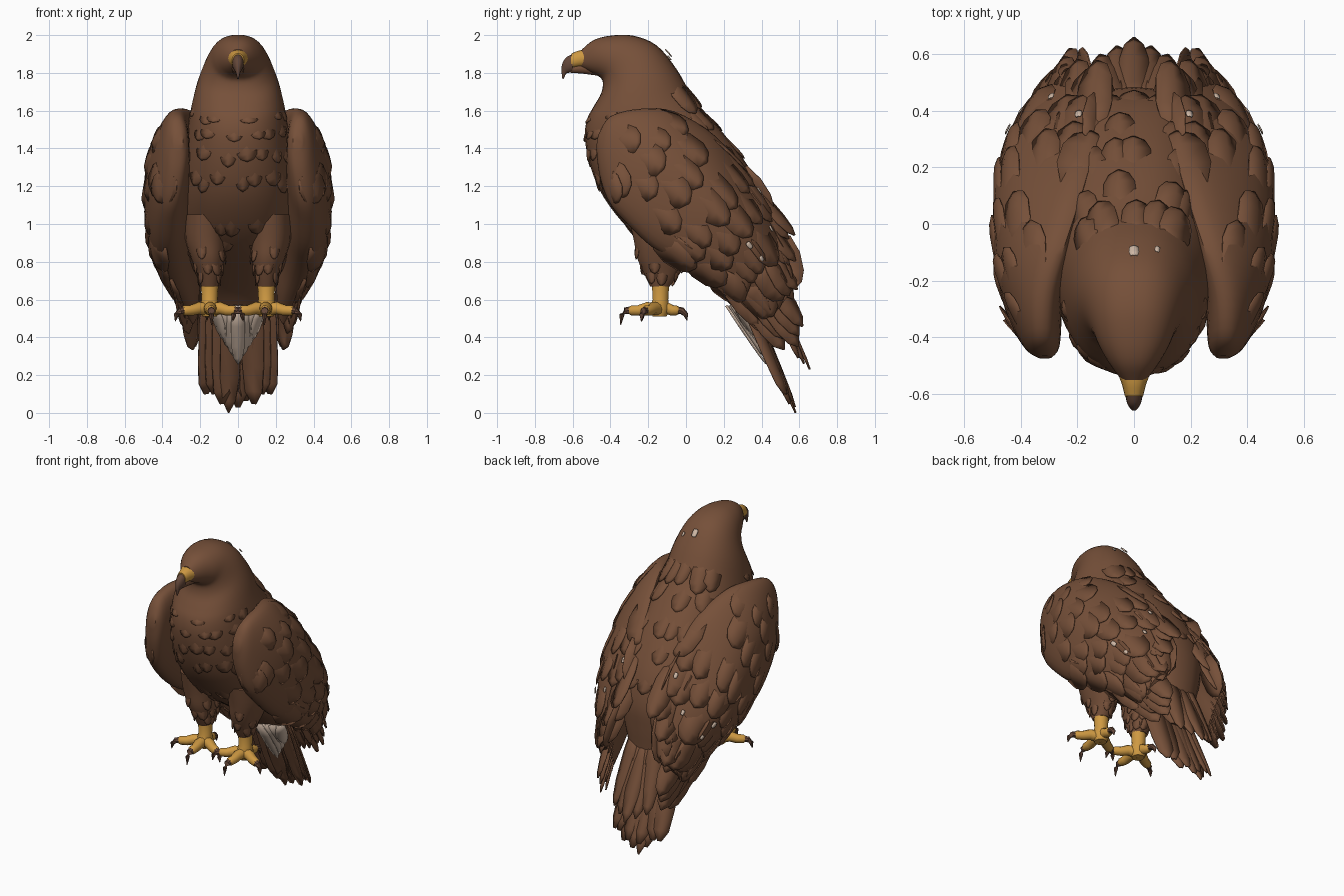
import bpy, bmesh, math, random
from mathutils import Vector as V

if "Cube" in bpy.data.objects:
    bpy.data.objects.remove(bpy.data.objects["Cube"])

random.seed(4)

def material(name, rgb):
    m = bpy.data.materials.new(name)
    m.diffuse_color = (*rgb, 1)
    m.use_nodes = True
    m.node_tree.nodes["Principled BSDF"].inputs["Base Color"].default_value = m.diffuse_color
    return m

BROWN = material("brown plumage", (0.18, 0.08, 0.041))
YELLOW = material("yellow skin", (0.62, 0.32, 0.055))
PALE = material("pale feathers", (0.62, 0.48, 0.38))
DARK = material("dark horn", (0.125, 0.062, 0.04))

def finish(bm, name, mat, mirror=False, thick=0, angle=40):
    bmesh.ops.recalc_face_normals(bm, faces=bm.faces)
    me = bpy.data.meshes.new(name)
    bm.to_mesh(me)
    bm.free()
    ob = bpy.data.objects.new(name, me)
    bpy.context.collection.objects.link(ob)
    me.materials.append(mat)
    bpy.ops.object.select_all(action='DESELECT')
    ob.select_set(True)
    bpy.context.view_layer.objects.active = ob
    bpy.ops.object.shade_smooth_by_angle(angle=math.radians(angle))
    if thick:
        s = ob.modifiers.new("thickness", 'SOLIDIFY')
        s.thickness, s.offset = thick, 0
    if mirror:
        ob.modifiers.new("mirror", 'MIRROR').use_mirror_merge = False
    return ob

# A section is (x centre, half width, front y, front z, back y, back z, inward lean)
def sample(secs, u):
    n = len(secs) - 1
    i = max(0, min(int(u), n - 1))
    t = min(u, n) - i
    p0, p1, p2, p3 = (secs[max(0, min(n, i + k))] for k in (-1, 0, 1, 2))
    return [0.5 * (2*b + (c - a)*t + (2*a - 5*b + 4*c - d)*t*t + (3*b - a - 3*c + d)*t**3)
            for a, b, c, d in zip(p0, p1, p2, p3)]

def point(secs, u, a):
    x, w, fy, fz, by, bz, lean = sample(secs, u)
    c, s = math.cos(a), math.sin(a)
    c = math.copysign(abs(c) ** 0.85, c)
    return V((x + w*c - lean*max(0, s)**2.2, (fy + by)/2 + (by - fy)/2*s, (fz + bz)/2 + (bz - fz)/2*s))

def normal(secs, u, a):
    n = (point(secs, u + .05, a) - point(secs, u - .05, a)).cross(
        point(secs, u, a + .05) - point(secs, u, a - .05)).normalized()
    out = point(secs, u, a) - point(secs, u, a + math.pi)
    return n if n.dot(out) > 0 else -n

def bridge(bm, rings):
    for r, q in zip(rings, rings[1:]):
        for i in range(len(r)):
            j = (i + 1) % len(r)
            bm.faces.new((r[i], r[j], q[j], q[i]))
    bm.faces.new(rings[0])
    bm.faces.new(rings[-1][::-1])

def loft(name, secs, mat, mirror=False, sides=32, sub=4):
    bm = bmesh.new()
    steps = (len(secs) - 1) * sub
    bridge(bm, [[bm.verts.new(point(secs, k / sub, 2*math.pi*i/sides)) for i in range(sides)]
                for k in range(steps + 1)])
    return finish(bm, name, mat, mirror)

def tube(bm, pts, radii, sides=10):
    rings = []
    pts = [V(p) for p in pts]
    for k, (p, r) in enumerate(zip(pts, radii)):
        d = (pts[min(k + 1, len(pts) - 1)] - pts[max(k - 1, 0)]).normalized()
        side = d.cross(V((0, 0, 1)) if abs(d.z) < .9 else V((0, 1, 0))).normalized()
        up = side.cross(d)
        rings.append([bm.verts.new(p + r*(side*math.cos(2*math.pi*i/sides) + up*math.sin(2*math.pi*i/sides)))
                      for i in range(sides)])
    bridge(bm, rings)

def feather(bm, base, tip, width, n, blunt=.06):
    base, tip = V(base), V(tip)
    side = (tip - base).cross(V(n)).normalized()
    n = side.cross(tip - base).normalized()
    rows = []
    for t, w in ((0, .7), (.35, 1), (.7, .92), (.9, .55 + blunt), (1, blunt)):
        c = base.lerp(tip, t)
        rows.append([bm.verts.new(c + side*width/2*w*k + n*width*.1*(1 - abs(k))*w) for k in (-1, 0, 1)])
    for r, q in zip(rows, rows[1:]):
        for k in (0, 1):
            bm.faces.new((r[k], r[k + 1], q[k + 1], q[k]))

# Overlapping feathers on a surface; bases are sunk so that only the tips stand out
def plumage(bm, secs, us, angles, length, width, lift, keep=1.0):
    for k, u in enumerate(us):
        for a in angles:
            a2 = a + (k % 2)*(angles[1] - angles[0])/2 + random.uniform(-.08, .08)
            e = u + length*random.uniform(.85, 1.15)
            if random.random() < keep:
                feather(bm, point(secs, u, a2) - normal(secs, u, a2)*.022,
                        point(secs, e, a2) + normal(secs, e, a2)*lift, width*random.uniform(.85, 1.15),
                        normal(secs, u, a2))

# Head and body, from the face to the tail root
body = [(0, w, fy, fz, by, bz, 0) for fy, fz, by, bz, w in (
    (-.56, 1.83, -.55, 1.925, .04), (-.50, 1.80, -.49, 1.973, .085), (-.46, 1.78, -.40, 1.997, .122),
    (-.44, 1.75, -.28, 1.997, .15), (-.45, 1.69, -.155, 1.945, .183), (-.49, 1.62, -.05, 1.82, .222),
    (-.525, 1.55, .045, 1.66, .25), (-.535, 1.45, .19, 1.49, .275), (-.505, 1.30, .32, 1.32, .30),
    (-.435, 1.14, .43, 1.13, .315), (-.31, .98, .48, .95, .305), (-.17, .86, .48, .80, .27),
    (0, .75, .47, .66, .21), (.20, .61, .46, .50, .15), (.34, .44, .46, .42, .07))]
loft("body", body, BROWN)
bm = bmesh.new()
plumage(bm, body, [5.4 + .8*i for i in range(7)], [math.pi + .3 + .28*i for i in range(10)], .9, .10, .005, .6)
finish(bm, "breast_feathers", BROWN, thick=.004)
bm = bmesh.new()
plumage(bm, body, [5.3, 6.1, 6.9, 7.7, 8.5], [.7 + .27*i for i in range(7)], 1, .12, .006, .7)
finish(bm, "back_feathers", BROWN, thick=.004)

# Lower jaw
bm = bmesh.new()
tube(bm, [(0, -.44, 1.82), (0, -.55, 1.825), (0, -.625, 1.815)], [.04, .03, .014])
finish(bm, "lower_jaw", BROWN)

# Beak: yellow base and dark hook
loft("beak_base", [(0, w, fy, fz, by, bz, 0) for fy, fz, by, bz, w in (
    (-.53, 1.83, -.53, 1.925, .056), (-.57, 1.83, -.567, 1.918, .042), (-.61, 1.825, -.607, 1.903, .032))],
    YELLOW, sides=16)
loft("beak_hook", [(0, w, fy, fz, by, bz, 0) for fy, fz, by, bz, w in (
    (-.60, 1.805, -.60, 1.90, .031), (-.622, 1.80, -.638, 1.878, .025),
    (-.635, 1.795, -.658, 1.835, .014), (-.648, 1.768, -.656, 1.77, .004))], DARK, sides=16)

# Folded wings, leaning in to meet over the back
wing = [(x, t, fy, fz, by, bz, l) for fy, fz, by, bz, x, t, l in (
    (-.475, 1.41, -.465, 1.47, .315, .025, 0), (-.46, 1.27, -.40, 1.57, .325, .062, 0),
    (-.41, 1.12, -.24, 1.61, .347, .092, .03), (-.31, 1.0, -.06, 1.595, .365, .116, .10),
    (-.17, .87, .15, 1.47, .368, .13, .17), (0, .77, .31, 1.28, .358, .13, .20),
    (.15, .68, .44, 1.07, .33, .112, .185), (.30, .58, .52, .87, .28, .08, .12),
    (.43, .47, .57, .66, .25, .04, .03))]
loft("wing", wing, BROWN, mirror=True)
bm = bmesh.new()
plumage(bm, wing, [1.3, 2.2, 3.1], [-1.0 + .42*i for i in range(6)], 1.2, .17, .004, .8)
plumage(bm, wing, [4.0, 4.9, 5.8, 6.7], [-1.15 + .4*i for i in range(8)], 1.25, .17, .008, .95)
finish(bm, "wing_coverts", BROWN, mirror=True, thick=.005)

# Flight feathers along the rear edge of each wing
bm = bmesh.new()
edge = [V(p) for p in ((.13, .575, .94), (.25, .58, .70), (.22, .63, .36), (.24, .50, .33), (.33, .24, .63))]
for i in range(15):
    s = i / 14 * 3.999
    tip = edge[int(s)].lerp(edge[int(s) + 1], s % 1)
    d = V((-.09 + .02*max(0, 2 - s), .55, -.80)).normalized()
    tip -= d * (i % 2) * .06
    base = tip - d*(.34 + .04*min(s, 3)) - V((0, .035*max(0, 1.6 - s), 0))
    feather(bm, base, tip, .14, V((.35 + .16*s, .7 - .12*s, .4)))
finish(bm, "flight_feathers", BROWN, mirror=True, thick=.008)

# Tail fan in two layers
bm = bmesh.new()
for k in range(-4, 5):
    t = abs(k) / 4
    feather(bm, (k*.034, .30 - .03*t, .70), (k*.042, .575 - .05*t, .03 + .07*t*t + .03*(k % 2)),
            .125, (k*.12, .8, .5), .2)
for k in (-2, -1, 0, 1, 2):
    feather(bm, (k*.04, .40, .78), (k*.06, .655 - .03*abs(k), .23 + .03*abs(k)), .11, (k*.15, .8, .4))
feather(bm, (-.03, .30, .60), (-.05, .58, 0), .11, (0, .8, .5))
finish(bm, "tail", BROWN, thick=.01)

# Pale feathers under the tail
bm = bmesh.new()
for k in range(-3, 4):
    feather(bm, (k*.043, .215 + .018*abs(k), .57), (k*.022, .425 - .012*abs(k), .26 + .04*abs(k)), .075,
            (k*.25, -.8, -.5))
finish(bm, "undertail_feathers", PALE, thick=.008)

# Small pale flecks on the nape and wings
def flecks(name, secs, spots, mirror):
    bm = bmesh.new()
    for u, a, size in spots:
        p, n = point(secs, u, a), normal(secs, u, a)
        d = (point(secs, u + .1, a) - p).normalized()
        feather(bm, p + n*.014 - d*size, p + n*.016 + d*size, size*1.4, n, .3)
    finish(bm, name, PALE, mirror, thick=.004)

flecks("nape_fleck", body, [(4.45, math.pi/2, .026), (4.6, 1.25, .014)], False)
flecks("wing_flecks", wing, [(6.1, .15, .02), (5.5, 1.35, .018), (6.6, .2, .014), (6.3, .9, .016)], True)

# Feathered thighs
thigh = [(x, w, fy, z, by, z, 0) for z, fy, by, x, w in (
    (1.05, -.31, .05, .17, .11), (.92, -.28, .05, .17, .11), (.82, -.26, .01, .16, .09),
    (.74, -.225, -.035, .152, .066), (.67, -.19, -.085, .15, .045))]
loft("thigh", thigh, BROWN, mirror=True, sides=18)
bm = bmesh.new()
plumage(bm, thigh, [1, 1.8, 2.5], [2*math.pi*i/10 for i in range(10)], 1.2, .06, .010, .6)
finish(bm, "thigh_feathers", BROWN, mirror=True, thick=.004)

# Yellow shanks and toes, dark claws
legs, claws = bmesh.new(), bmesh.new()
tube(legs, [(.15, -.135, .70), (.15, -.135, .60), (.15, -.14, .555), (.15, -.14, .51)], [.048, .042, .055, .038], 14)
for dx, dy, reach, drop in ((-.05, -1, .15, .465), (.85, -.45, .15, .485), (-.85, -.45, .145, .485), (.1, 1, .09, .49)):
    d = V((dx, dy, 0)).normalized()
    p = V((.15, -.14, 0))
    at = lambda r, z: p + d*r + V((0, 0, z))
    tube(legs, [at(0, .545), at(reach*.45, .555), at(reach*.75, .542), at(reach, .542), at(reach + .012, .54)],
         [.038, .033, .029, .027, .02])
    tube(claws, [at(reach - .01, .545), at(reach + .03, .54), at(reach + .05, .52), at(reach + .056, drop)],
         [.021, .019, .014, .002], 8)
finish(legs, "leg", YELLOW, mirror=True)
finish(claws, "claws", DARK, mirror=True)
